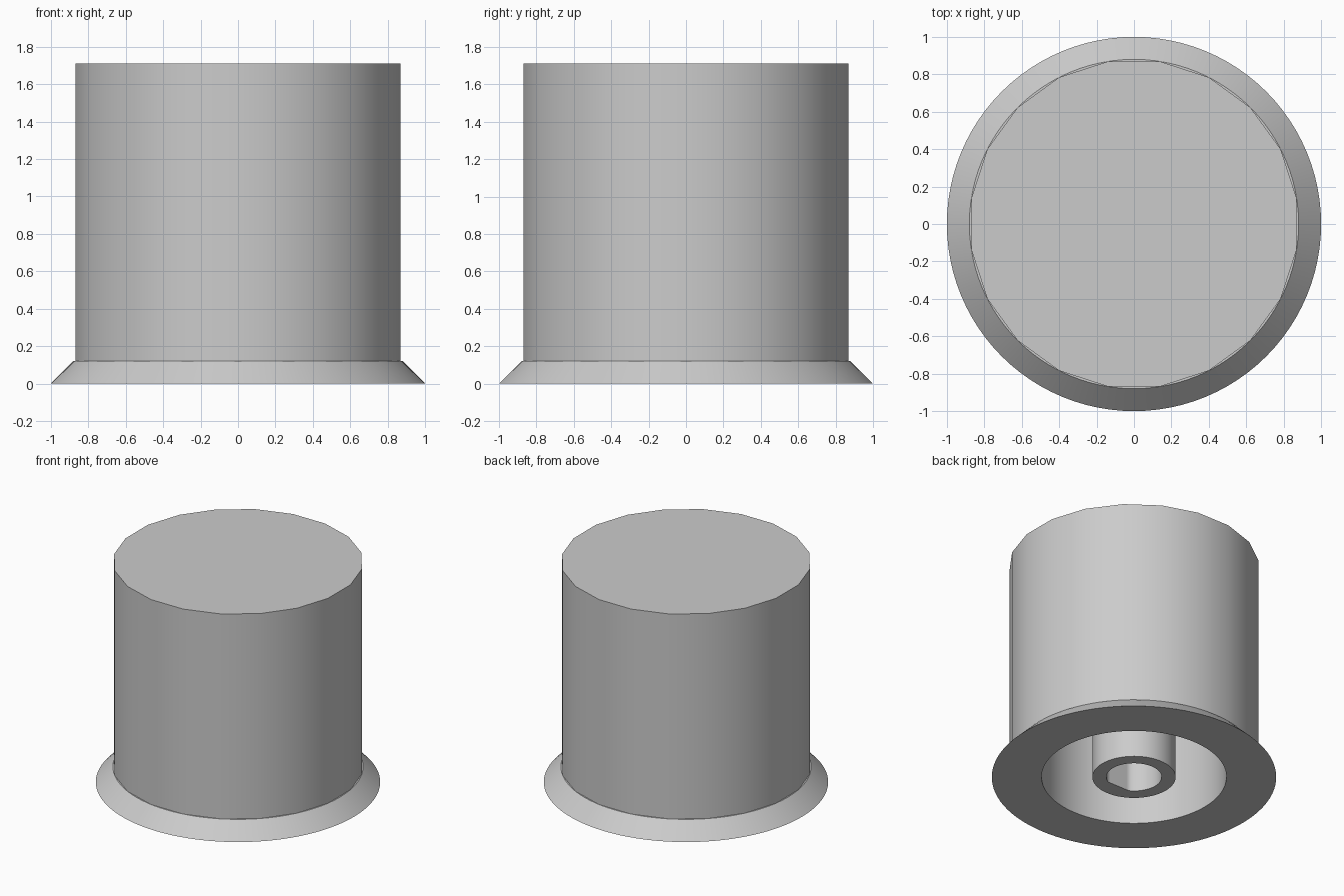
import bpy
import math

if "Cube" in bpy.data.objects:
    bpy.data.objects.remove(bpy.data.objects["Cube"])

GREY = (0.6, 0.6, 0.6, 1.0)
grey = bpy.data.materials.new("plain grey")
grey.use_nodes = True
grey.diffuse_color = GREY
grey.node_tree.nodes["Principled BSDF"].inputs["Base Color"].default_value = GREY


def lathe(name, profile, sides, cap_start=False, cap_end=False, offset=0.0, flat=None):
    """Turn (radius, z) points about z; rings listed in flat are cut straight at the front."""
    verts, faces = [], []
    for k, (r, z) in enumerate(profile):
        for i in range(sides):
            a = 2 * math.pi * (i + offset) / sides
            y = r * math.sin(a)
            if flat and k in flat["rings"]:
                y = max(y, flat["y"])
            verts.append((r * math.cos(a), y, z))
    for k in range(len(profile) - 1):
        low, high = k * sides, (k + 1) * sides
        for i in range(sides):
            j = (i + 1) % sides
            faces.append((low + i, low + j, high + j, high + i))
    if cap_start:
        faces.append(tuple(reversed(range(sides))))
    if cap_end:
        faces.append(tuple(range(len(verts) - sides, len(verts))))
    mesh = bpy.data.meshes.new(name)
    mesh.from_pydata(verts, [], faces)
    mesh.materials.append(grey)
    mesh.update()
    obj = bpy.data.objects.new(name, mesh)
    bpy.context.collection.objects.link(obj)
    bpy.ops.object.select_all(action="DESELECT")
    obj.select_set(True)
    bpy.context.view_layer.objects.active = obj
    bpy.ops.object.shade_smooth_by_angle(angle=math.radians(30))
    return obj


HEIGHT = 1.71
ROOF = 1.47      # top of the hollow
SKIRT = 0.12     # height of the flared base

# Twenty-sided grip with a flat top
lathe("knob_body", [(0.88, SKIRT), (0.88, HEIGHT)], 20, cap_end=True, offset=0.5)

# Flared base, open underneath into a round hollow
lathe("skirt_and_hollow",
      [(0.65, ROOF), (0.65, 0), (1.0, 0), (0.88, SKIRT), (0.85, SKIRT)],
      96, cap_start=True)

# Central post with a D-shaped shaft hole
lathe("shaft_post",
      [(0.195, 1.2), (0.195, 0), (0.293, 0), (0.293, ROOF)],
      64, cap_start=True, flat={"rings": (0, 1), "y": -0.17})
